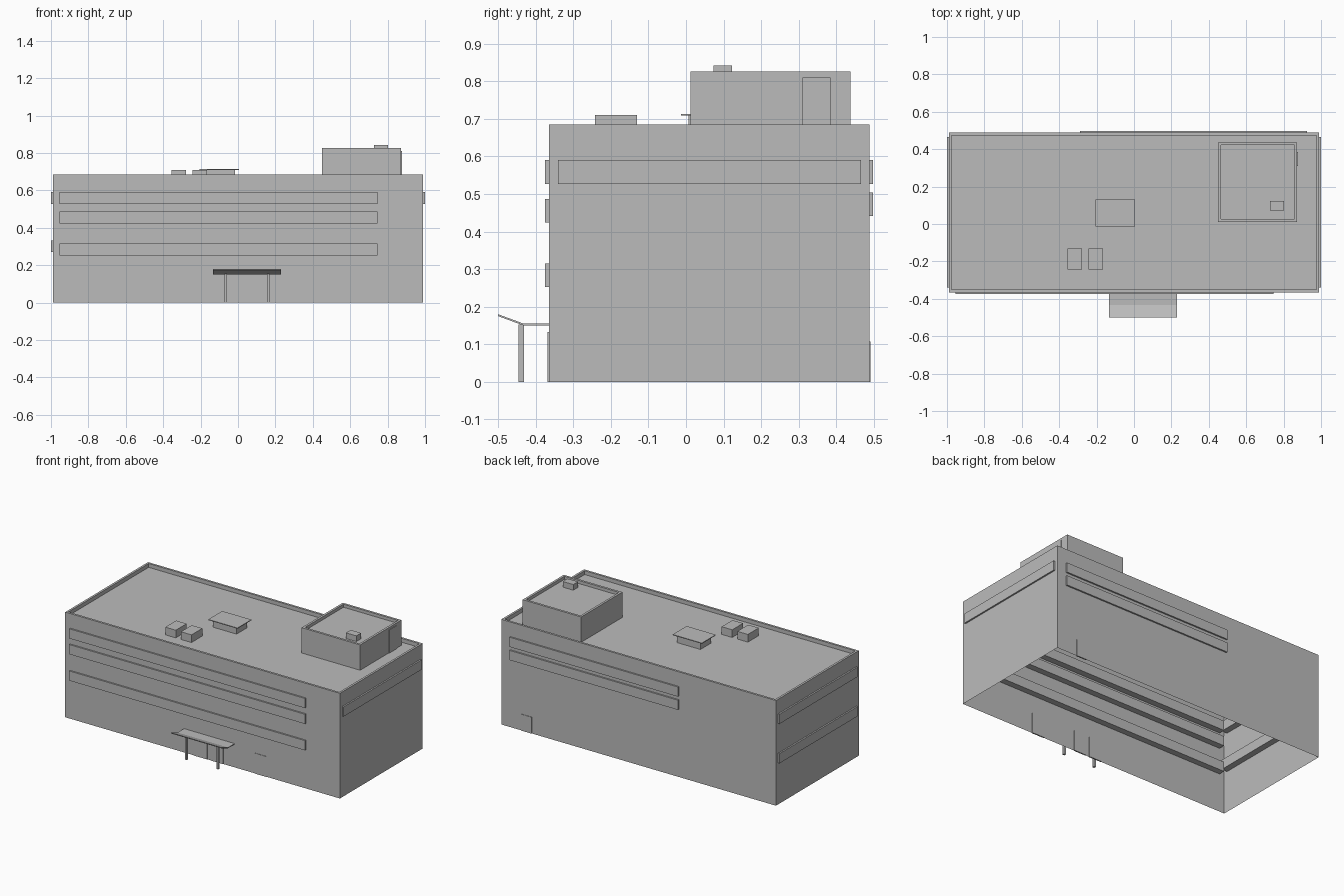
import bpy
import bmesh

if "Cube" in bpy.data.objects:
    bpy.data.objects.remove(bpy.data.objects["Cube"], do_unlink=True)

grey = bpy.data.materials.new("plain_grey")
grey.use_nodes = True
tone = (0.5, 0.5, 0.5, 1)
grey.diffuse_color = tone
grey.node_tree.nodes["Principled BSDF"].inputs["Base Color"].default_value = tone


def finish(name, bm):
    mesh = bpy.data.meshes.new(name)
    bm.to_mesh(mesh)
    bm.free()
    mesh.materials.append(grey)
    obj = bpy.data.objects.new(name, mesh)
    bpy.context.scene.collection.objects.link(obj)
    return obj


def box_mesh(xs, ys, zs):
    bm = bmesh.new()
    bmesh.ops.create_cube(bm, size=1)
    for v in bm.verts:
        v.co = [r[0] if c < 0 else r[1] for c, r in zip(v.co, (xs, ys, zs))]
    bm.normal_update()
    return bm


def box(name, xs, ys, zs):
    return finish(name, box_mesh(xs, ys, zs))


def parapet_block(name, xs, ys, zs, rim, drop):
    """Open-bottomed shell whose roof is sunk behind a parapet."""
    bm = box_mesh(xs, ys, zs)
    bottom = [f for f in bm.faces if f.normal.z < -0.5]
    bmesh.ops.delete(bm, geom=bottom, context="FACES")
    roof = [f for f in bm.faces if f.normal.z > 0.5]
    bmesh.ops.inset_region(bm, faces=roof, thickness=rim)
    # Duplicate the rim loop downwards so the parapet has an upright inner wall
    result = bmesh.ops.extrude_face_region(bm, geom=roof)
    moved = [g for g in result["geom"] if isinstance(g, bmesh.types.BMVert)]
    bmesh.ops.translate(bm, verts=moved, vec=(0, 0, -drop))
    old = [f for f in roof if f.is_valid]
    bmesh.ops.delete(bm, geom=old, context="FACES_ONLY")
    bmesh.ops.recalc_face_normals(bm, faces=bm.faces)
    return finish(name, bm)


W, FRONT, BACK, TOP = 0.99, -0.365, 0.488, 0.685
ROOF = TOP - 0.025
OUT, IN = 0.01, 0.04

# Main building and rooftop stair house
parapet_block("building_shell", (-W, W), (FRONT, BACK), (0, TOP), 0.02, TOP - ROOF)
parapet_block("stair_house", (0.45, 0.872), (0.012, 0.437), (ROOF, 0.825), 0.021, 0.02)
box("stair_house_door", (0.865, 0.876), (0.31, 0.385), (ROOF, 0.81))
box("stair_house_vent", (0.727, 0.802), (0.073, 0.122), (0.805, 0.842))

# Window bands straddling the walls
upper = (0.527, 0.59)
for i, zs in enumerate((upper, (0.424, 0.487), (0.252, 0.315))):
    box(f"front_window_band_{i}", (-0.955, 0.745), (FRONT - OUT, FRONT + IN), zs)
for i, zs in enumerate((upper, (0.441, 0.504))):
    box(f"back_window_band_{i}", (-0.29, 0.925), (BACK - IN, BACK + OUT), zs)
side = (-0.34, 0.466)
box("left_window_band", (W - IN, W + OUT), side, upper)
for i, zs in enumerate((upper, (0.27, 0.333))):
    box(f"right_window_band_{i}", (-W - OUT, -W + IN), side, zs)

# Doors
for i, x in enumerate((-0.055, 0.06, 0.376)):
    box(f"front_door_{i}", (x, x + 0.09), (FRONT - 0.003, FRONT + 0.005), (0, 0.133))
box("back_door", (0.77, 0.845), (BACK - 0.005, BACK + 0.003), (0, 0.107))

# Rooftop units and capped vent
for i, x in enumerate((-0.355, -0.242)):
    box(f"roof_unit_{i}", (x, x + 0.076), (-0.242, -0.13), (ROOF, 0.71))
box("vent_base", (-0.185, -0.015), (0.007, 0.115), (ROOF, 0.709))
box("vent_cap", (-0.205, 0.005), (-0.013, 0.13), (0.708, 0.713))

# Entrance canopy: flat strip with an upturned front
bm = bmesh.new()
path = [(FRONT, 0.15), (-0.432, 0.15), (-0.5, 0.175)]
profile = path + [(y, z + 0.005) for y, z in reversed(path)]
face = bm.faces.new([bm.verts.new((-0.133, y, z)) for y, z in profile])
ext = bmesh.ops.extrude_face_region(bm, geom=[face], use_keep_orig=True)
bmesh.ops.translate(bm, vec=(0.364, 0, 0),
                    verts=[g for g in ext["geom"] if isinstance(g, bmesh.types.BMVert)])
bmesh.ops.recalc_face_normals(bm, faces=bm.faces)
finish("entrance_canopy", bm)

for i, x in enumerate((-0.072, 0.155)):
    box(f"canopy_post_{i}", (x, x + 0.014), (-0.445, -0.431), (0, 0.153))
